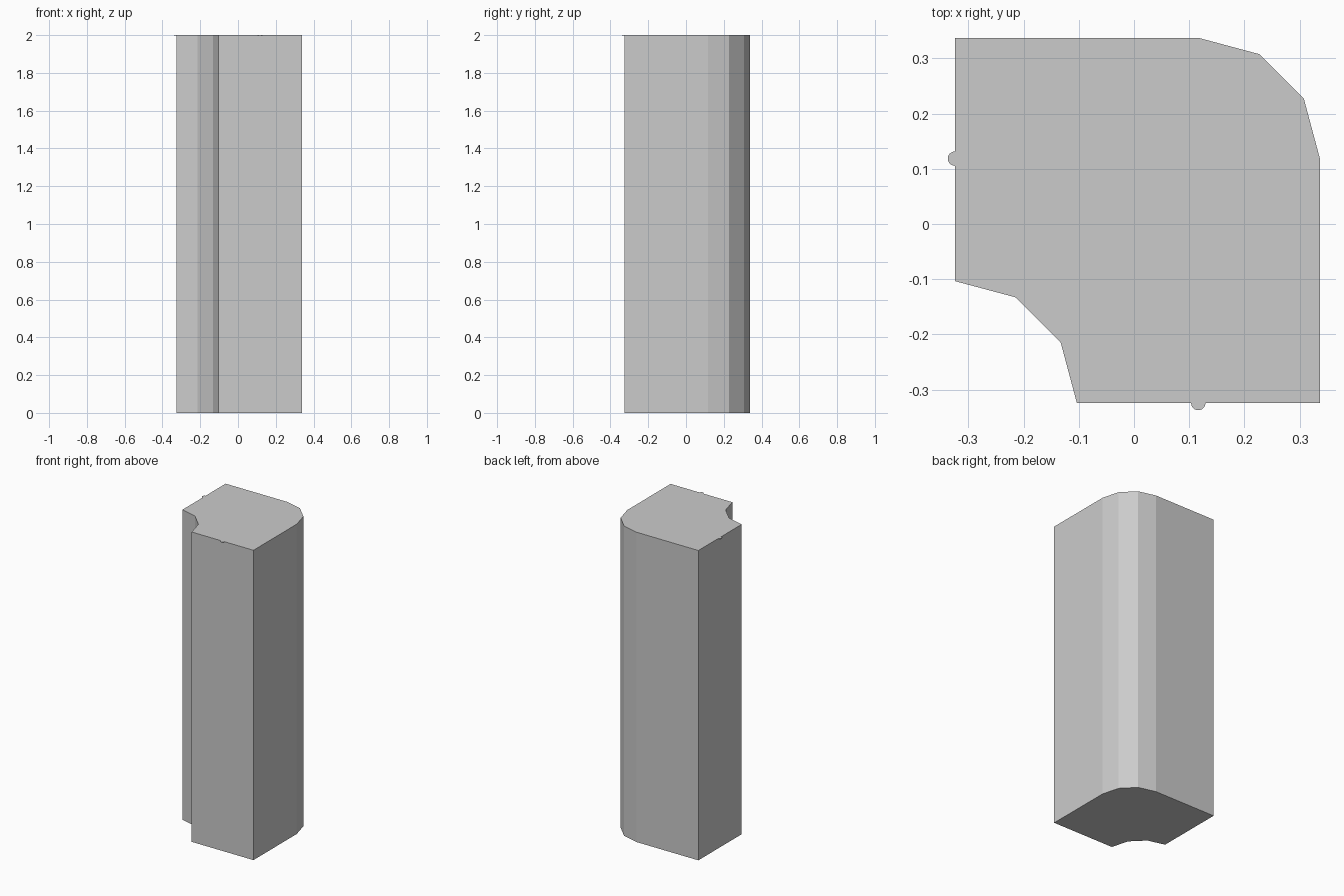
import bpy, bmesh
from math import sin, cos, radians

if "Cube" in bpy.data.objects:
    bpy.data.objects.remove(bpy.data.objects["Cube"])

LOW, HIGH = -0.3245, 0.3375   # straight sides of the section
R = 0.221                     # radius of the notch and the rounded corner
PIVOT = HIGH - R              # centre of the rounded corner


def arc(cx, cy, radius, start, end, steps):
    angles = [radians(start + (end - start) * i / steps) for i in range(steps + 1)]
    return [(cx + radius * cos(a), cy + radius * sin(a)) for a in angles]


def prism(name, outline, z0, z1):
    bm = bmesh.new()
    face = bm.faces.new([bm.verts.new((x, y, z0)) for x, y in outline])
    top = bmesh.ops.extrude_face_region(bm, geom=[face])["geom"]
    bmesh.ops.translate(bm, vec=(0, 0, z1 - z0),
                        verts=[v for v in top if isinstance(v, bmesh.types.BMVert)])
    bmesh.ops.recalc_face_normals(bm, faces=bm.faces[:])
    mesh = bpy.data.meshes.new(name)
    bm.to_mesh(mesh)
    bm.free()
    obj = bpy.data.objects.new(name, mesh)
    bpy.context.collection.objects.link(obj)
    return obj


# Corner post: concave inner notch, rounded outer corner
outline = arc(LOW, LOW, R, 90, 0, 3) + [(HIGH, LOW)]
outline += arc(PIVOT, PIVOT, R, 0, 90, 3) + [(LOW, HIGH)]
prism("corner_post", outline, 0, 2)

# Thin half-round tabs level with the top, one on each end face
prism("left_tab", arc(LOW, PIVOT + 0.002, 0.013, 90, 270, 12), 1.997, 2)
prism("front_tab", arc(PIVOT, LOW, 0.013, 180, 360, 12), 1.997, 2)
